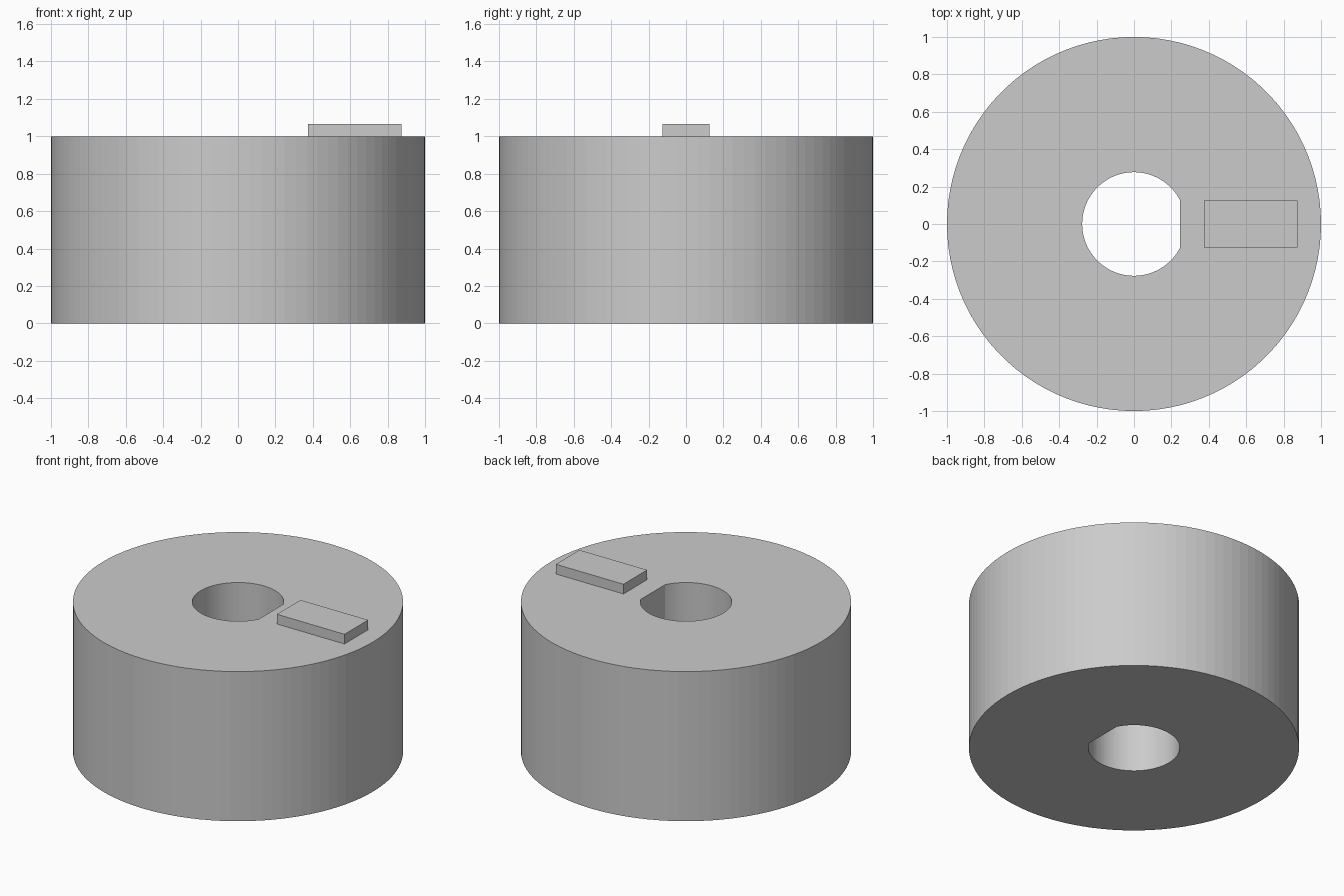
import bpy, bmesh
from math import cos, sin, acos, pi

if "Cube" in bpy.data.objects:
    bpy.data.objects.remove(bpy.data.objects["Cube"], do_unlink=True)

RADIUS, HEIGHT, SEGMENTS = 1.0, 1.0, 100
BORE, FLAT_X = 0.277, 0.245

grey = bpy.data.materials.new("plain grey")
grey.use_nodes = True
colour = (0.6, 0.6, 0.6, 1)
grey.diffuse_color = colour
grey.node_tree.nodes["Principled BSDF"].inputs["Base Color"].default_value = colour


def arc(radius, start, end, count):
    step = (end - start) / count
    return [(radius * cos(start + i * step), radius * sin(start + i * step))
            for i in range(count + 1)]


def extruded(name, outlines, bottom, top):
    """Fill closed outlines (later ones are holes) and extrude them upward."""
    bm = bmesh.new()
    edges = []
    for points in outlines:
        verts = [bm.verts.new((x, y, bottom)) for x, y in points]
        edges += [bm.edges.new((v, verts[i - 1])) for i, v in enumerate(verts)]
    bmesh.ops.triangle_fill(bm, use_beauty=True, edges=edges)
    result = bmesh.ops.extrude_face_region(bm, geom=bm.faces[:], use_keep_orig=True)
    raised = [g for g in result["geom"] if isinstance(g, bmesh.types.BMVert)]
    bmesh.ops.translate(bm, verts=raised, vec=(0, 0, top - bottom))
    bmesh.ops.recalc_face_normals(bm, faces=bm.faces)
    mesh = bpy.data.meshes.new(name)
    bm.to_mesh(mesh)
    bm.free()
    mesh.materials.append(grey)
    obj = bpy.data.objects.new(name, mesh)
    bpy.context.collection.objects.link(obj)
    return obj


# Round body with a D-shaped shaft hole right through it
rim = arc(RADIUS, 0, 2 * pi, SEGMENTS)[:-1]
corner = acos(FLAT_X / BORE)
shaft_hole = arc(BORE, corner, 2 * pi - corner, SEGMENTS)
extruded("knob_body", [rim, shaft_hole], 0, HEIGHT)

# Raised pointer bar on the top face
bar = [(0.375, -0.125), (0.875, -0.125), (0.875, 0.125), (0.375, 0.125)]
extruded("pointer_bar", [bar], HEIGHT, HEIGHT + 0.065)
